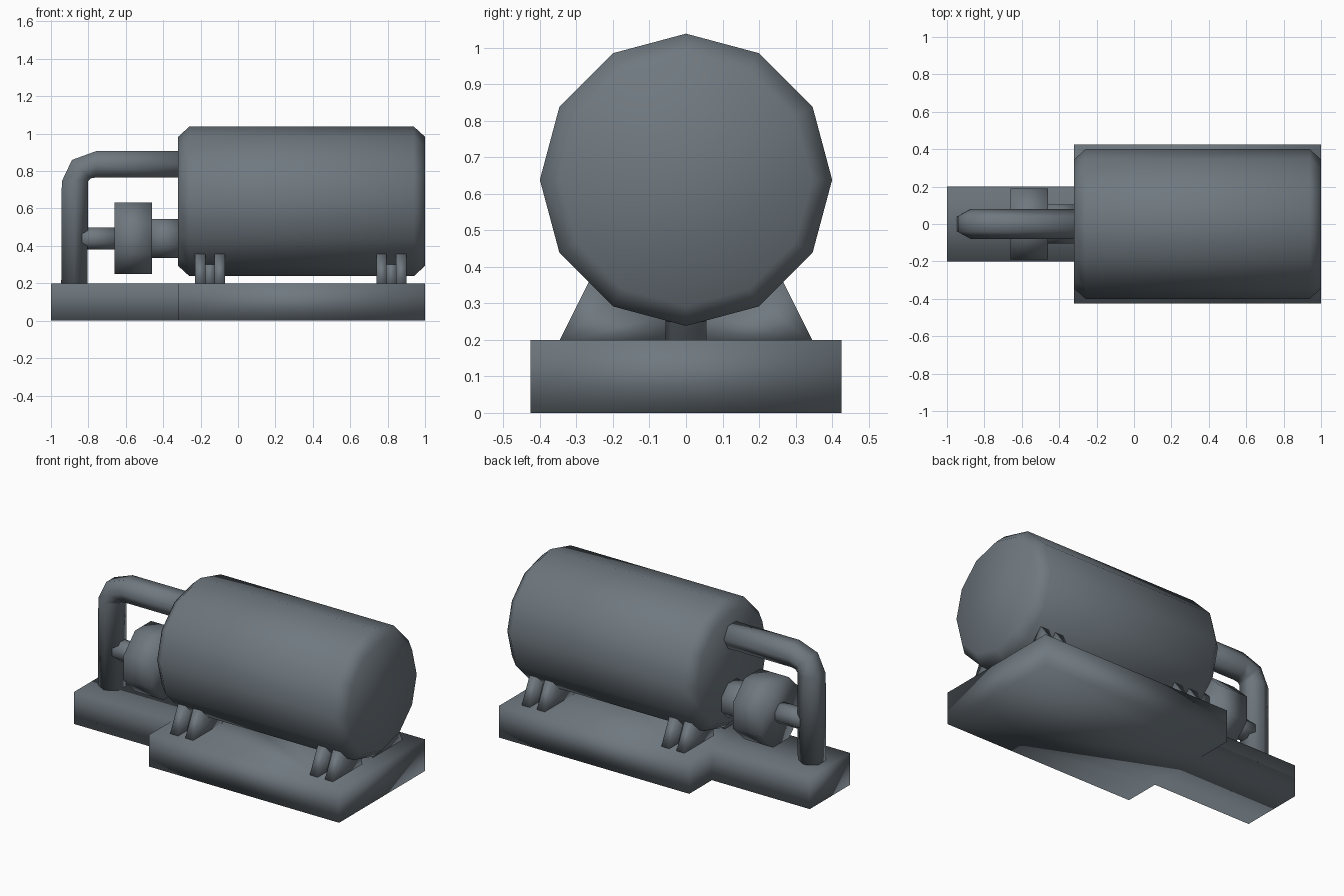
import bpy, bmesh, math
from mathutils import Vector

if "Cube" in bpy.data.objects:
    bpy.data.objects.remove(bpy.data.objects["Cube"])

steel = bpy.data.materials.new("slate grey steel")
steel.diffuse_color = (0.16, 0.19, 0.215, 1)
steel.use_nodes = True
steel.node_tree.nodes["Principled BSDF"].inputs["Base Color"].default_value = steel.diffuse_color


def finish(bm, name):
    bmesh.ops.recalc_face_normals(bm, faces=bm.faces)
    me = bpy.data.meshes.new(name)
    bm.to_mesh(me)
    bm.free()
    me.materials.append(steel)
    for p in me.polygons:
        p.use_smooth = True
    ob = bpy.data.objects.new(name, me)
    bpy.context.collection.objects.link(ob)
    return ob


def skin(bm, rings):
    """Join successive vertex rings and cap both ends."""
    vs = [[bm.verts.new(c) for c in r] for r in rings]
    n = len(vs[0])
    for a, b in zip(vs, vs[1:]):
        for i in range(n):
            j = (i + 1) % n
            bm.faces.new((a[i], a[j], b[j], b[i]))
    bm.faces.new(vs[0])
    bm.faces.new(vs[-1])


def lathe_x(name, profile, z, sides, phase=0.0):
    """Solid of revolution along x from (x, radius) pairs."""
    bm = bmesh.new()
    ang = [phase + 2 * math.pi * i / sides for i in range(sides)]
    skin(bm, [[(x, r * math.cos(a), z + r * math.sin(a)) for a in ang]
              for x, r in profile])
    return finish(bm, name)


# Stepped base slab
outline = [(-1, -.2), (-.32, -.2), (-.32, -.425), (1, -.425),
           (1, .425), (-.32, .425), (-.32, .2), (-1, .2)]
bm = bmesh.new()
skin(bm, [[(x, y, z) for x, y in outline] for z in (0, .2)])
finish(bm, "base")

# Tank with chamfered ends
lathe_x("tank", [(-.32, .345), (-.26, .4), (.94, .4), (1, .345)], .638, 12)

# Pump: body, coupling to the tank, and inlet running into the pipe
octagon = 1 / math.cos(math.pi / 8)
for name, x0, x1, r in (("pump_body", -.66, -.46, .191),
                        ("pump_coupling", -.47, -.31, .105),
                        ("pump_inlet", -.87, -.65, .058)):
    lathe_x(name, [(x0, r * octagon), (x1, r * octagon)], .44, 8, math.pi / 8)

# Six-sided bent pipe from the base up and into the tank
path = [((-.875, .19), 0), ((-.872, .745), 0), ((-.838, .81), 45),
        ((-.76, .836), 90), ((-.31, .836), 90)]
rings = []
for (x, z), deg in path:
    t = math.radians(deg)
    side = Vector((-math.cos(t), 0, math.sin(t)))
    rings.append([Vector((x, 0, z))
                  + side * (.081 * math.sin(i * math.pi / 3))
                  + Vector((0, .081 * math.cos(i * math.pi / 3), 0))
                  for i in range(6)])
bm = bmesh.new()
skin(bm, rings)
finish(bm, "pipe")

# Saddle supports: paired fins with a recessed web, on both sides
fin = [(.055, .19), (.35, .19), (.265, .36), (.2, .31), (.055, .27)]
web = [(.055, .19), (.26, .19), (.215, .29), (.2, .31), (.055, .27)]
for label, cx in (("left", -.15), ("right", .82)):
    bm = bmesh.new()
    for s in (-1, 1):
        for prof, x0, x1 in ((fin, -.08, -.025), (fin, .025, .08),
                             (web, -.025, .025)):
            skin(bm, [[(cx + x, s * y, z) for y, z in prof]
                      for x in (x0, x1)])
    finish(bm, "saddle_" + label)
